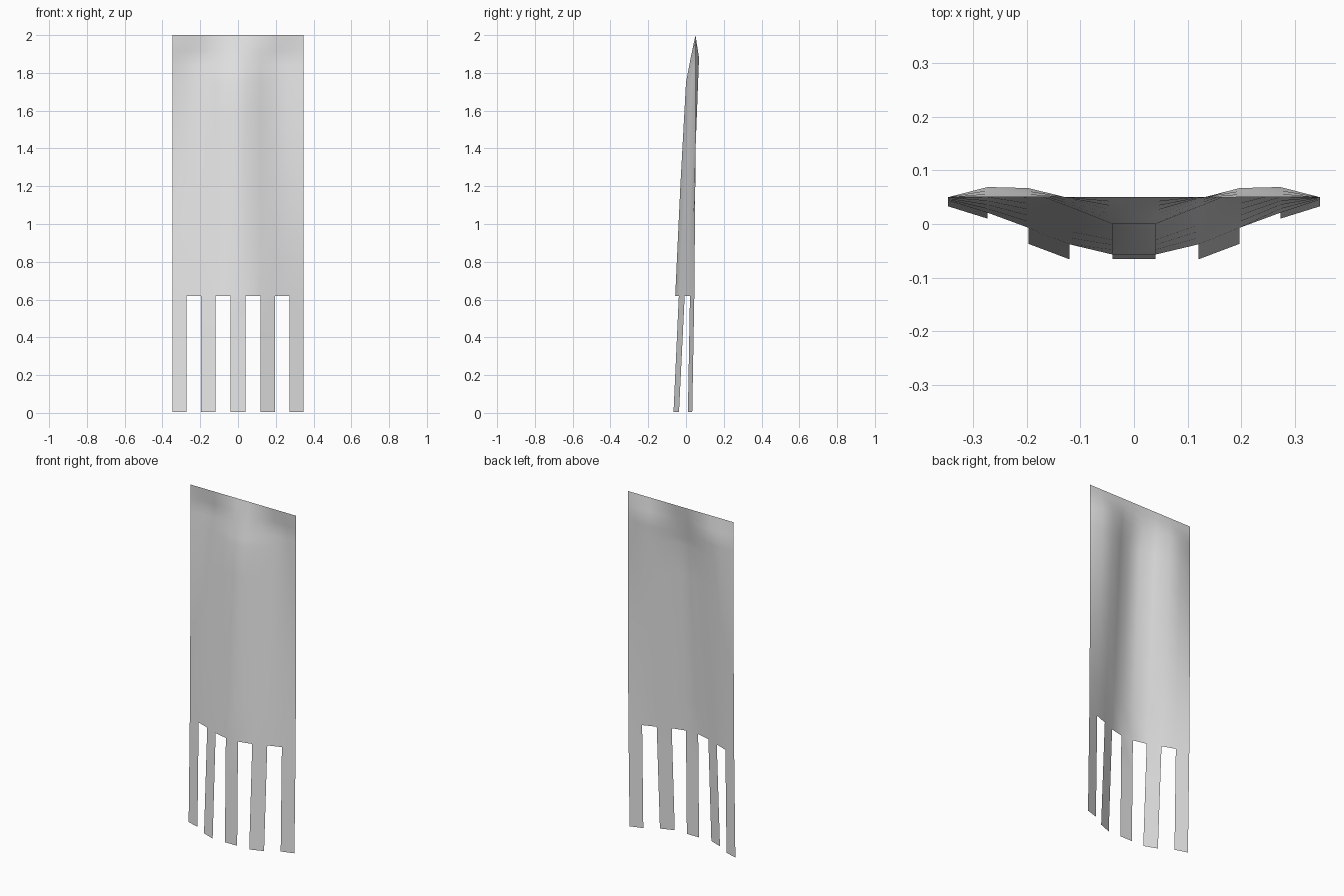
import bpy
import bmesh

cube = bpy.data.objects.get("Cube")
if cube:
    bpy.data.objects.remove(cube)

# Plain cloth colour
cloth = bpy.data.materials.new("light grey cloth")
cloth.use_nodes = True
cloth.diffuse_color = (0.8, 0.8, 0.8, 1)
cloth.node_tree.nodes["Principled BSDF"].inputs["Base Color"].default_value = cloth.diffuse_color

# Depth of the folds: each half column, from the middle out, at each height
HEIGHTS = [2.0, 1.88, 1.75, 1.2, 0.62, 0.005]
FOLDS = {
    0.04: [0.05, 0.025, 0.0, -0.03, -0.057, -0.065],
    0.12: [0.05, 0.047, 0.032, -0.002, -0.038, -0.066],
    0.197: [0.05, 0.067, 0.06, 0.027, -0.007, -0.037],
    0.273: [0.05, 0.069, 0.064, 0.043, 0.021, 0.01],
    0.347: [0.05, 0.05, 0.05, 0.049, 0.044, 0.033],
}
HEM = 4      # row where the strips begin
STEPS = 3    # extra rows between heights

columns = [(-x, d) for x, d in reversed(FOLDS.items())] + list(FOLDS.items())


def column_points(x, depths):
    """Points down one column of the hanging, evenly filled in."""
    points = []
    for i in range(len(HEIGHTS) - 1):
        for s in range(STEPS):
            t = s / STEPS
            points.append((x, depths[i] * (1 - t) + depths[i + 1] * t,
                           HEIGHTS[i] * (1 - t) + HEIGHTS[i + 1] * t))
    points.append((x, depths[-1], HEIGHTS[-1]))
    return points


# Hanging sheet, with every other column left open below the hem
bm = bmesh.new()
grid = [[bm.verts.new(p) for p in column_points(x, d)] for x, d in columns]
for c in range(len(grid) - 1):
    left, right = grid[c], grid[c + 1]
    for r in range(len(left) - 1):
        if r >= HEM * STEPS and c % 2 == 1:
            continue
        bm.faces.new((left[r + 1], right[r + 1], right[r], left[r]))
bmesh.ops.delete(bm, geom=[v for v in bm.verts if not v.link_faces], context="VERTS")

mesh = bpy.data.meshes.new("cloth_banner")
bm.to_mesh(mesh)
bm.free()
mesh.materials.append(cloth)
for face in mesh.polygons:
    face.use_smooth = True
banner = bpy.data.objects.new("cloth_banner", mesh)
bpy.context.collection.objects.link(banner)
